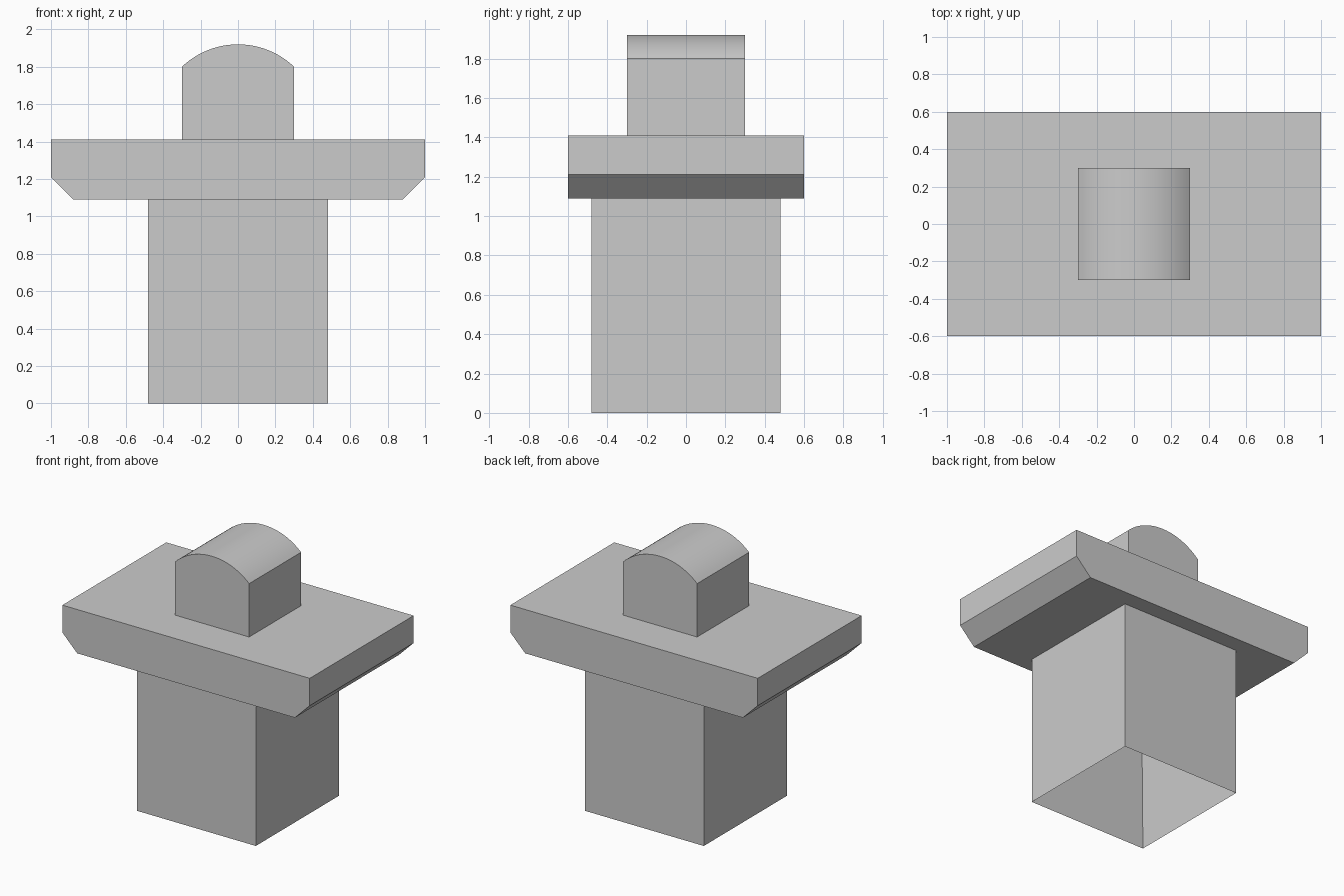
import bpy, bmesh, math

cube = bpy.data.objects.get("Cube")
if cube:
    bpy.data.objects.remove(cube, do_unlink=True)

grey = bpy.data.materials.new("plain grey")
grey.use_nodes = True
colour = (0.6, 0.6, 0.6, 1)
grey.diffuse_color = colour
grey.node_tree.nodes["Principled BSDF"].inputs["Base Color"].default_value = colour


def finish(name, bm):
    bmesh.ops.recalc_face_normals(bm, faces=bm.faces)
    mesh = bpy.data.meshes.new(name)
    bm.to_mesh(mesh)
    bm.free()
    mesh.materials.append(grey)
    obj = bpy.data.objects.new(name, mesh)
    bpy.context.collection.objects.link(obj)
    return obj


def extrude_profile(name, points, half_depth):
    """Extrude an x-z outline along y."""
    bm = bmesh.new()
    face = bm.faces.new([bm.verts.new((x, -half_depth, z)) for x, z in points])
    out = bmesh.ops.extrude_face_region(bm, geom=[face])
    verts = [v for v in out["geom"] if isinstance(v, bmesh.types.BMVert)]
    bmesh.ops.translate(bm, verts=verts, vec=(0, 2 * half_depth, 0))
    return finish(name, bm)


# Hollow square shaft, open at the bottom
BOTTOM, TOP, OUTER, WALL = 0, 1.09, 0.48, 0.096
bm = bmesh.new()
bmesh.ops.create_cube(bm, size=1)
for v in bm.verts:
    v.co = (v.co.x * 2 * OUTER, v.co.y * 2 * OUTER, TOP if v.co.z > 0 else BOTTOM)
floor = min(bm.faces, key=lambda f: f.calc_center_median().z)
bmesh.ops.inset_region(bm, faces=[floor], thickness=WALL)
bmesh.ops.translate(bm, verts=floor.verts, vec=(0, 0, TOP - 0.002))
finish("hollow_shaft", bm)

# Crosswise slab with chamfered lower ends
right_side = [(0.88, 1.09), (1, 1.21), (1, 1.41)]
outline = right_side + [(-x, z) for x, z in reversed(right_side)]
extrude_profile("crosswise_slab", outline, 0.6)

# Square knob with a shallow barrel top
HALF, SPRING, RISE, STEPS = 0.3, 1.8, 0.12, 24
radius = (HALF ** 2 + RISE ** 2) / (2 * RISE)
sweep = math.asin(HALF / radius)
arc = []
for i in range(STEPS + 1):
    a = sweep * (1 - 2 * i / STEPS)
    arc.append((radius * math.sin(a), SPRING + RISE - radius * (1 - math.cos(a))))
knob = extrude_profile("arched_knob", [(-HALF, 1.41), (HALF, 1.41)] + arc, HALF)

bpy.context.view_layer.objects.active = knob
knob.select_set(True)
bpy.ops.object.shade_smooth_by_angle(angle=math.radians(30))
